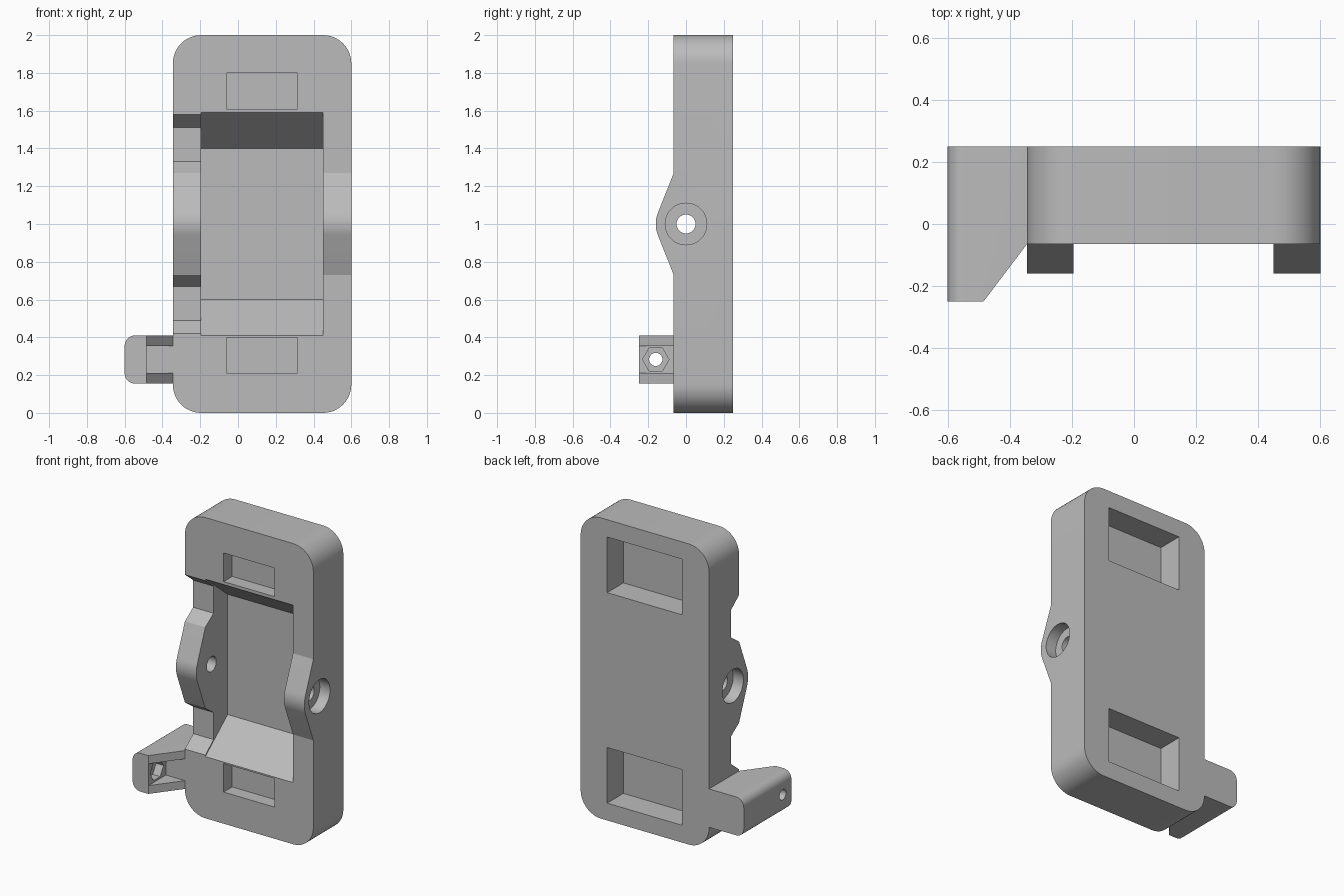
import bpy, bmesh, math

if "Cube" in bpy.data.objects:
    bpy.data.objects.remove(bpy.data.objects["Cube"], do_unlink=True)

grey = bpy.data.materials.new("plain grey")
grey.use_nodes = True
grey.diffuse_color = (0.5, 0.5, 0.5, 1)
grey.node_tree.nodes["Principled BSDF"].inputs["Base Color"].default_value = (0.5, 0.5, 0.5, 1)

FRONT, BACK = -0.065, 0.25
LEFT, RIGHT = 0.6, -0.345
INNER_L, INNER_R = 0.45, -0.195


def prism(name, pts, axis, lo, hi, round_edges=None, radius=0):
    """Extrude a 2D outline along an axis; optionally round chosen edges."""
    place = {"x": lambda a, b, t: (t, a, b),
             "y": lambda a, b, t: (a, t, b),
             "z": lambda a, b, t: (a, b, t)}[axis]
    bm = bmesh.new()
    ends = [[bm.verts.new(place(a, b, t)) for a, b in pts] for t in (lo, hi)]
    bm.faces.new(ends[0])
    bm.faces.new(ends[1][::-1])
    n = len(pts)
    for i in range(n):
        j = (i + 1) % n
        bm.faces.new((ends[0][i], ends[1][i], ends[1][j], ends[0][j]))
    if round_edges:
        edges = [e for e in bm.edges if round_edges(*[v.co for v in e.verts])]
        bmesh.ops.bevel(bm, geom=edges, offset=radius, segments=12, profile=0.5,
                        affect="EDGES")
    bmesh.ops.recalc_face_normals(bm, faces=bm.faces)
    mesh = bpy.data.meshes.new(name)
    bm.to_mesh(mesh)
    bm.free()
    obj = bpy.data.objects.new(name, mesh)
    bpy.context.collection.objects.link(obj)
    mesh.materials.append(grey)
    return obj


def rect(a0, a1, b0, b1):
    return [(a0, b0), (a1, b0), (a1, b1), (a0, b1)]


def circle(cy, cz, r, n=48):
    return [(cy + r * math.cos(2 * math.pi * i / n), cz + r * math.sin(2 * math.pi * i / n))
            for i in range(n)]


def flip(pts):
    return [(y, 2 - z) for y, z in pts]


def combine(base, other, operation):
    mod = base.modifiers.new("combine", "BOOLEAN")
    mod.operation, mod.solver, mod.object = operation, "EXACT", other
    bpy.context.view_layer.objects.active = base
    bpy.ops.object.modifier_apply(modifier=mod.name)
    bpy.data.objects.remove(other, do_unlink=True)


def along_y(p, q):
    return abs(p.y - q.y) > 0.1 and abs(p.x - q.x) + abs(p.z - q.z) < 1e-4


# Rounded slab
body = prism("holder_body", rect(RIGHT, LEFT, 0, 2), "y", FRONT, BACK, along_y, 0.15)

# Raised pivot bosses on both rails
R = 0.16
tangent = math.atan2(0.27, FRONT) + math.acos(R / math.hypot(0.27, FRONT))
sweep = 2 * (math.pi - tangent)
arc = [(R * math.cos(tangent + sweep * i / 12), 1 + R * math.sin(tangent + sweep * i / 12))
       for i in range(13)]
boss = [(0, 1.27), (FRONT, 1.27)] + arc + [(FRONT, 0.73), (0, 0.73)]
for lo, hi in ((RIGHT, INNER_R), (INNER_L, LEFT)):
    combine(body, prism("boss", boss, "x", lo, hi), "UNION")

# Side arm with a wedge-shaped front
arm = prism("side_arm", [(-0.6, BACK), (-0.6, -0.25), (-0.485, -0.25), (RIGHT, FRONT),
                         (-0.3, FRONT), (-0.3, BACK)], "z", 0.155, 0.41,
            lambda p, q: along_y(p, q) and p.x < -0.59, 0.055)
combine(body, arm, "UNION")

cutters = []

# Main bay with sloped ends
slope = (0.59 - 0.40) / (0.17 - FRONT)
top = 1.59 + slope * 0.2
bay = [(FRONT - 0.2, top), (0.17, 1.4), (0.17, 0.6), (FRONT - 0.2, 2 - top)]
cutters.append(prism("bay", bay, "x", INNER_R, INNER_L))

# Notches in the right rail, above and below its boss
notch = [(-0.2, 1.58), (FRONT, 1.58), (0.022, 1.51), (0.022, 1.33), (FRONT, 1.27), (-0.2, 1.27)]
for outline in (notch, flip(notch)):
    cutters.append(prism("notch", outline, "x", -0.4, -0.15))

# Small front windows and larger back pockets
for z in (0.305, 1.705):
    cutters.append(prism("front_window", rect(-0.06, 0.315, z - 0.095, z + 0.095),
                         "y", -0.3, 0.025))
for z in (0.3, 1.7):
    cutters.append(prism("back_pocket", rect(-0.145, 0.405, z - 0.185, z + 0.185),
                         "y", 0.08, 0.4))

# Pivot bore with a counterbore on each outer side
cutters.append(prism("pivot_bore", circle(0, 1, 0.05), "x", -0.8, 0.8))
for lo, hi in ((-0.8, RIGHT + 0.075), (LEFT - 0.075, 0.8)):
    cutters.append(prism("counterbore", circle(0, 1, 0.11), "x", lo, hi))

# Arm channel, hexagonal nut seat and screw hole
cutters.append(prism("channel", rect(-0.4, FRONT, 0.21, 0.355), "x", -0.485, RIGHT))
cutters.append(prism("nut_seat", circle(-0.16, 0.283, 0.07, 6), "x", -0.54, -0.45))
cutters.append(prism("screw_hole", circle(-0.16, 0.283, 0.035, 32), "x", -0.8, -0.45))

for cutter in cutters:
    combine(body, cutter, "DIFFERENCE")

# Smooth the rounded parts, keep edges crisp
bpy.ops.object.select_all(action="DESELECT")
body.select_set(True)
bpy.context.view_layer.objects.active = body
bpy.ops.object.shade_smooth_by_angle(angle=math.radians(20))
